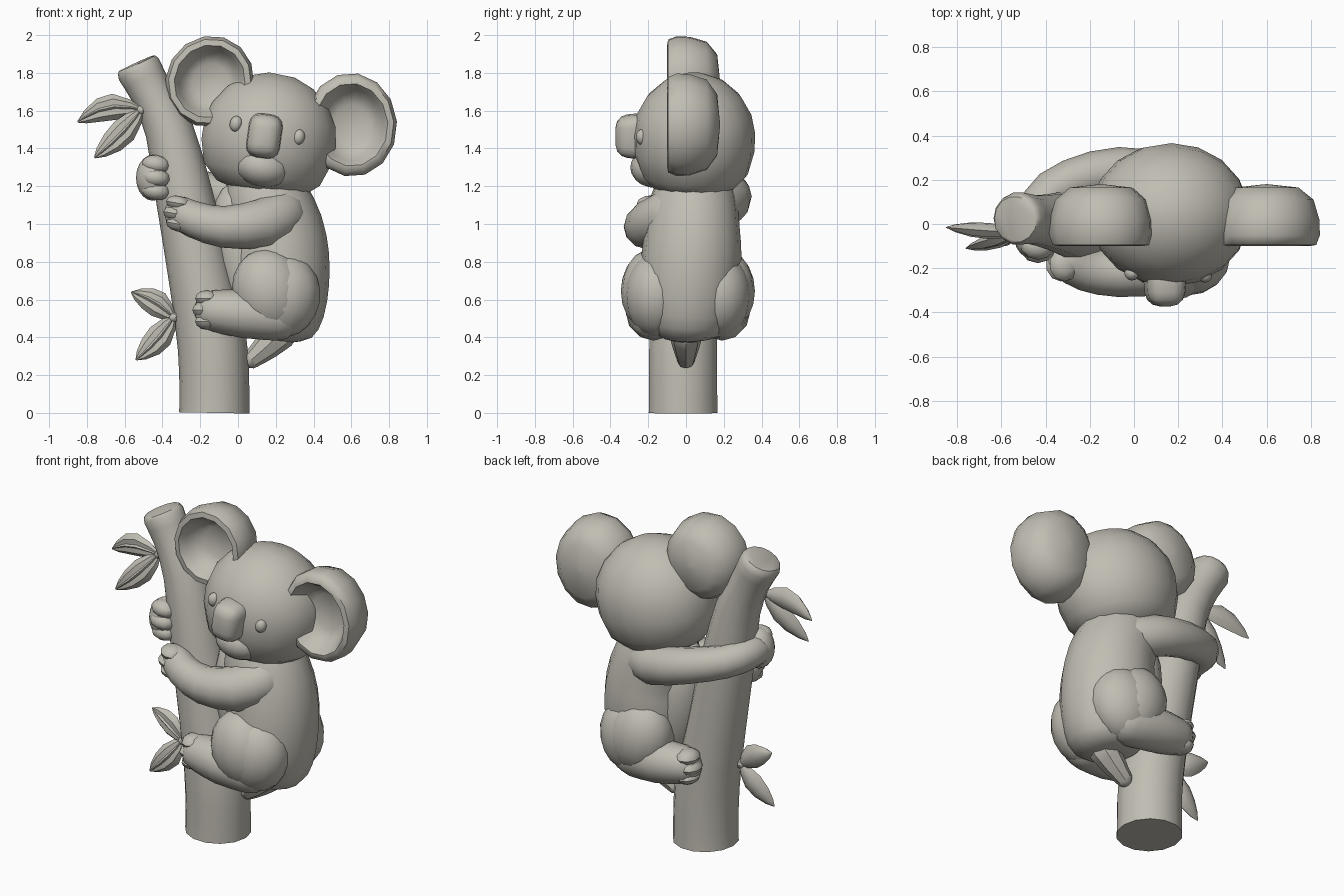
import bpy, bmesh, math
from mathutils import Vector, Matrix

if "Cube" in bpy.data.objects:
    bpy.data.objects.remove(bpy.data.objects["Cube"])

CLAY = (0.53, 0.51, 0.45, 1)
clay = bpy.data.materials.new("warm grey clay")
clay.use_nodes = True
clay.diffuse_color = CLAY
clay.node_tree.nodes["Principled BSDF"].inputs["Base Color"].default_value = CLAY


def finish(name, bm, angle=40):
    bmesh.ops.recalc_face_normals(bm, faces=bm.faces)
    mesh = bpy.data.meshes.new(name)
    bm.to_mesh(mesh)
    bm.free()
    mesh.materials.append(clay)
    ob = bpy.data.objects.new(name, mesh)
    bpy.context.collection.objects.link(ob)
    bpy.ops.object.select_all(action='DESELECT')
    ob.select_set(True)
    bpy.context.view_layer.objects.active = ob
    bpy.ops.object.shade_smooth_by_angle(angle=math.radians(angle))


def ball(name, loc, size, tilt=0, segs=16, rings=10):
    """Ellipsoid; tilt turns it clockwise as seen from the front."""
    bm = bmesh.new()
    bmesh.ops.create_uvsphere(bm, u_segments=segs, v_segments=rings, radius=1)
    m = (Matrix.Translation(loc) @ Matrix.Rotation(math.radians(tilt), 4, 'Y')
         @ Matrix.Diagonal((*size, 1)))
    bmesh.ops.transform(bm, matrix=m, verts=bm.verts)
    finish(name, bm)


def bridge(bm, rings):
    for a, b in zip(rings, rings[1:]):
        for i in range(len(a)):
            j = (i + 1) % len(a)
            bm.faces.new((a[i], a[j], b[j], b[i]))
    bm.faces.new(rings[0])
    bm.faces.new(rings[-1])


def spline(points, steps):
    """Catmull-Rom through points of any length."""
    p = [Vector(q) for q in points]
    p = [p[0]] + p + [p[-1]]
    out = []
    for a, b, c, d in zip(p, p[1:], p[2:], p[3:]):
        for k in range(steps):
            t = k / steps
            out.append(0.5 * (2 * b + (c - a) * t + (2 * a - 5 * b + 4 * c - d) * t * t
                              + (3 * b - a - 3 * c + d) * t ** 3))
    return out + [p[-1]]


def tube(name, points, ref=(0, 0, 1), sides=12, steps=2, round_ends=True, flat=1.0):
    """Sweep a circle along points (x, y, z, radius); flat scales the width across ref."""
    path = spline(points, steps)
    pos, rad = [q.to_3d() for q in path], [q[3] for q in path]
    tan = [(pos[min(i + 1, len(pos) - 1)] - pos[max(i - 1, 0)]).normalized()
           for i in range(len(pos))]
    stations = list(zip(pos, tan, rad))
    if round_ends:
        cap = [(math.sin(a), math.cos(a)) for a in (0.5, 1.0, 1.4)]
        first, last = stations[0], stations[-1]
        stations = ([(first[0] - first[1] * first[2] * s, first[1], first[2] * c)
                     for s, c in reversed(cap)] + stations
                    + [(last[0] + last[1] * last[2] * s, last[1], last[2] * c) for s, c in cap])
    bm = bmesh.new()
    rings = []
    for p, t, r in stations:
        u = t.cross(Vector(ref)).normalized()
        v = u.cross(t)
        rings.append([bm.verts.new(p + u * math.cos(a) * r * flat + v * math.sin(a) * r)
                      for a in (2 * math.pi * i / sides for i in range(sides))])
    bridge(bm, rings)
    finish(name, bm)


def ear(name, loc, size, tilt):
    """Lathed shallow cup opening to the front with a thick rounded rim."""
    profile = [(0.03, 0.18), (0.6, 0.165), (0.88, 0.11), (0.99, 0.02), (1, -0.05),
               (0.93, -0.095), (0.8, -0.1), (0.7, -0.06), (0.6, -0.01), (0.4, 0.02), (0.03, 0.025)]
    bm = bmesh.new()
    rings = [[bm.verts.new((r * size[0] * math.cos(a), y, r * size[1] * math.sin(a)))
              for a in (2 * math.pi * i / 14 for i in range(14))] for r, y in profile]
    bridge(bm, rings)
    m = Matrix.Translation(loc) @ Matrix.Rotation(math.radians(tilt), 4, 'Y')
    bmesh.ops.transform(bm, matrix=m, verts=bm.verts)
    finish(name, bm, 60)


def leaf(name, base, tip, width, bend):
    """Pointed plump leaf blade with a raised middle rib, bowed sideways by bend."""
    a, b = Vector(base), Vector(tip)
    d = b - a
    side = d.cross(Vector((0, 1, 0))).normalized()
    shape = ((1, 0), (0.6, 0.42), (0.15, 0.4), (0, 0.55), (-0.15, 0.4), (-0.6, 0.42),
             (-1, 0), (-0.5, -0.42), (0, -0.5), (0.5, -0.42))
    bm = bmesh.new()
    rings = []
    for t, w in ((0, 0.2), (0.15, 0.65), (0.4, 1), (0.65, 0.88), (0.87, 0.48), (1, 0.05)):
        c, h = a + d * t + side * bend * math.sin(math.pi * t), width * w
        rings.append([bm.verts.new(c + side * h * s + Vector((0, -h * y, 0))) for s, y in shape])
    bridge(bm, rings)
    finish(name, bm)


# Tree trunk and leafy twigs
tube("trunk", [(-0.125, -0.015, 0, 0.187), (-0.125, -0.015, 0.1, 0.185),
               (-0.135, -0.015, 0.35, 0.184), (-0.195, -0.01, 0.7, 0.17), (-0.285, 0, 1.15, 0.152),
               (-0.365, 0.01, 1.5, 0.128), (-0.46, 0.02, 1.7, 0.112),
               (-0.525, 0.025, 1.82, 0.12), (-0.54, 0.025, 1.85, 0.1)],
     ref=(0, 1, 0), sides=14, round_ends=False)
twigs = {"upper": ((-0.51, -0.04, 1.605), (-0.85, -0.015, 1.54), (-0.76, -0.11, 1.35), -0.42, -0.045),
         "lower": ((-0.34, -0.05, 0.505), (-0.565, -0.03, 0.64), (-0.54, -0.09, 0.28), -0.22, -0.018)}
for label, (node, tip_a, tip_b, root_x, arch) in twigs.items():
    tube(label + "_twig", [(root_x, 0, node[2] + 0.03, 0.035), (*node, 0.026)], sides=8)
    leaf(label + "_leaf_top", node, tip_a, 0.07, arch)
    leaf(label + "_leaf_bottom", node, tip_b, 0.07, 0.012)

# Torso: pear-shaped stack of rings, belly against the trunk, stub tail below
tube("torso", [(0.2, 0.01, 0.385, 0.08), (0.205, 0.01, 0.42, 0.185), (0.215, 0.015, 0.52, 0.238),
               (0.22, 0.02, 0.68, 0.262), (0.217, 0.03, 0.84, 0.264), (0.2, 0.035, 0.98, 0.25),
               (0.145, 0.04, 1.14, 0.228), (0.12, 0.04, 1.26, 0.18)],
     ref=(0, 1, 0), sides=16, round_ends=False)
ball("belly", (0.03, 0.02, 0.82), (0.16, 0.16, 0.4), tilt=-10)
tube("tail", [(0.22, 0, 0.42, 0.09), (0.15, 0, 0.35, 0.072), (0.075, 0, 0.285, 0.05)],
     ref=(0, 1, 0), sides=8)

# Arms around the trunk, ending in mitten-like hands with shallow fingers
tube("right_arm", [(0.23, -0.085, 1.05, 0.135), (0.12, -0.185, 1.0, 0.13),
                   (-0.08, -0.22, 0.985, 0.11), (-0.22, -0.205, 1.02, 0.098),
                   (-0.3, -0.165, 1.055, 0.092)])
tube("left_arm", [(0.2, 0.11, 1.08, 0.13), (0.04, 0.225, 1.12, 0.118), (-0.18, 0.225, 1.175, 0.105),
                  (-0.37, 0.15, 1.22, 0.095), (-0.44, 0.04, 1.245, 0.095),
                  (-0.45, -0.04, 1.245, 0.09)])
ball("left_palm", (-0.45, -0.07, 1.245), (0.09, 0.09, 0.122))
for i in range(3):
    row = i - 1
    ball(f"right_finger_{i}", (-0.33 + 0.015 * abs(row), -0.185, 1.055 + row * 0.055),
         (0.07, 0.075, 0.04), tilt=10, segs=10, rings=6)
    ball(f"left_finger_{i}", (-0.435, -0.115 + 0.015 * abs(row), 1.245 + row * 0.07),
         (0.078, 0.062, 0.05), tilt=8, segs=10, rings=6)

# Legs, the same on both sides
for side, s in (("right", -1), ("left", 1)):
    ball(side + "_thigh", (0.165, 0.01 + s * 0.19, 0.645), (0.195, 0.165, 0.225), tilt=-15)
    ball(side + "_haunch", (0.235, 0.01 + s * 0.165, 0.62), (0.2, 0.17, 0.225), tilt=10)
    tube(side + "_foot", [(0.21, 0.01 + s * 0.18, 0.51, 0.128), (0.03, 0.01 + s * 0.2, 0.525, 0.128),
                          (-0.12, 0.01 + s * 0.195, 0.54, 0.112)])
    for i in range(3):
        row = i - 1
        ball(f"{side}_toe_{i}", (-0.18 + 0.015 * abs(row), 0.01 + s * 0.205, 0.545 + row * 0.06),
             (0.065, 0.08, 0.044), segs=10, rings=6)

# Head: rounded barrel leaning to its left, with a full jaw
up = Vector((0.2, 0, 0.98))
barrel = ((-0.325, 0.12), (-0.3, 0.23), (-0.22, 0.318), (-0.1, 0.356), (0, 0.36), (0.1, 0.338),
          (0.2, 0.275), (0.275, 0.18), (0.315, 0.07))
tube("head", [(*(Vector((0.17, 0.042, 1.48)) + up * h), r) for h, r in barrel],
     ref=(1, 0, 0), sides=18, steps=1, round_ends=False, flat=0.9)
ball("muzzle", (0.13, -0.17, 1.3), (0.145, 0.125, 0.105), tilt=12)
ear("right_ear", (-0.15, 0, 1.755), (0.232, 0.245), 30)
ear("left_ear", (0.6, 0, 1.525), (0.242, 0.275), -4)
for side, x, y, z in (("right", -0.01, -0.222, 1.53), ("left", 0.32, -0.232, 1.46)):
    ball(side + "_eye", (x, y, z), (0.034, 0.034, 0.042), tilt=12, segs=12, rings=8)

# Nose: rounded block narrowing towards the tip
bm = bmesh.new()
bmesh.ops.create_cube(bm, size=1)
for v in bm.verts:
    if v.co.y < 0:
        v.co.x *= 0.85
        v.co.z *= 0.85
bmesh.ops.transform(bm, verts=bm.verts, matrix=Matrix.Translation((0.14, -0.28, 1.465))
                    @ Matrix.Rotation(math.radians(8), 4, 'Y')
                    @ Matrix.Diagonal((0.19, 0.185, 0.25, 1)))
bmesh.ops.bevel(bm, geom=bm.edges[:], offset=0.06, segments=3, profile=0.5, affect='EDGES')
finish("nose", bm)
